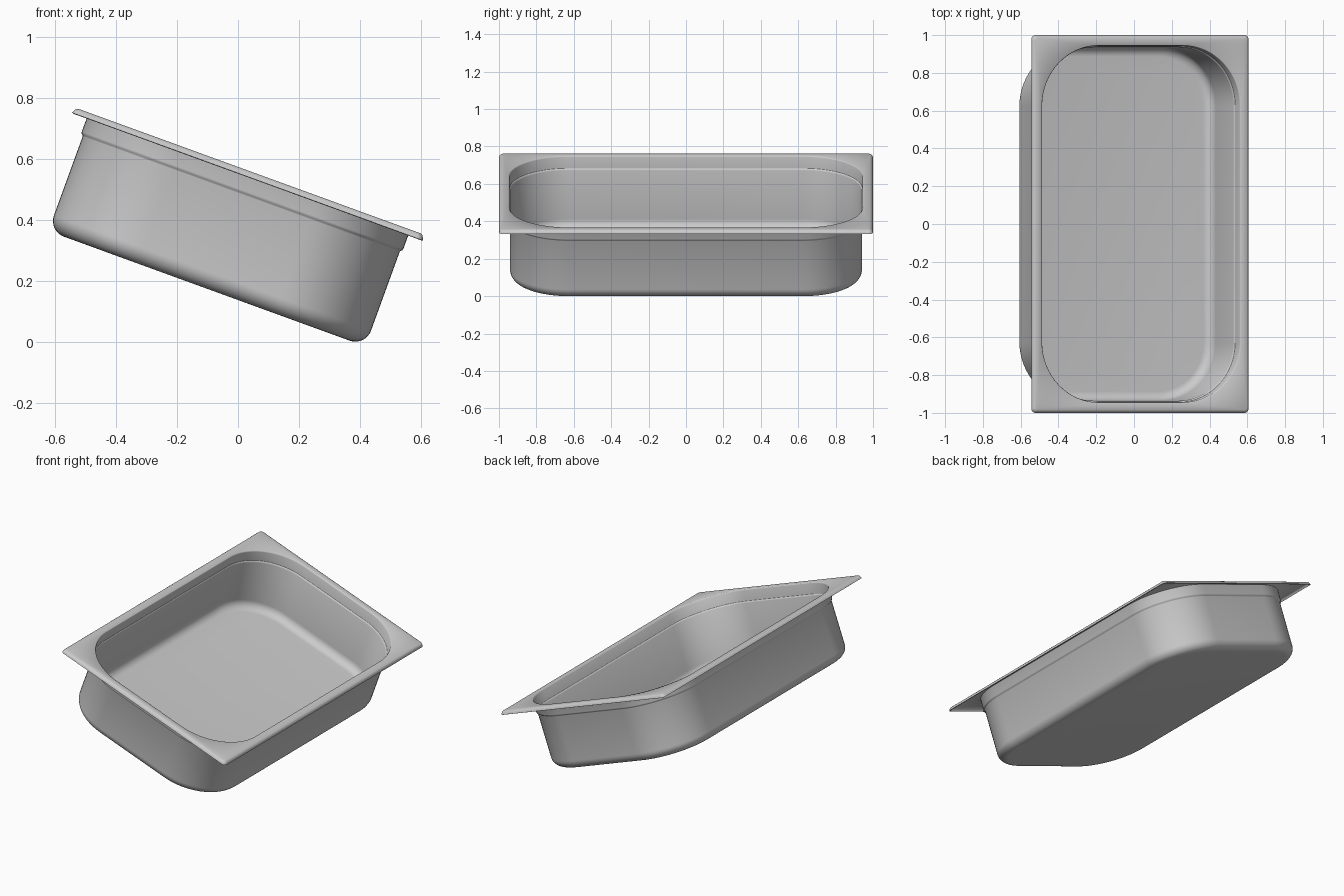
import bpy, bmesh, math
from mathutils import Matrix, Vector

if "Cube" in bpy.data.objects:
    bpy.data.objects.remove(bpy.data.objects["Cube"])

HX, HY, SEG = 0.612, 1.0, 16      # half size of the rim, corner segments


def rounded_loop(bm, inset, depth, r):
    """Counter-clockwise rounded rectangle at a given inset and depth."""
    hx, hy = HX - inset, HY - inset
    verts = []
    for q, (sx, sy) in enumerate([(1, 1), (-1, 1), (-1, -1), (1, -1)]):
        for i in range(SEG + 1):
            a = math.pi / 2 * (q + i / SEG)
            verts.append(bm.verts.new((sx * (hx - r) + r * math.cos(a),
                                       sy * (hy - r) + r * math.sin(a), -depth)))
    return verts


# profile of the pan: inset from rim edge, depth, corner radius
profile = [
    (0.000, 0.019, 0.024), (0.003, 0.011, 0.022),   # turned-down lip
    (0.008, 0.004, 0.018), (0.016, 0.000, 0.014),
    (0.051, 0.000, 0.322), (0.054, 0.002, 0.320),   # flange to opening
    (0.056, 0.006, 0.318), (0.056, 0.066, 0.318),   # collar
    (0.057, 0.070, 0.317), (0.062, 0.074, 0.312),   # stacking step
    (0.064, 0.079, 0.310),
]
# wall and bottom fillet
D, W, F = 0.405, 0.064, 0.05
for i in range(9):
    a = math.pi / 2 * i / 8
    k = F * (1 - math.cos(a))
    profile.append((W + k, D - F + F * math.sin(a), 0.310 - k))

# pan skin lofted through the profile
bm = bmesh.new()
loops = [rounded_loop(bm, *p) for p in profile]
for a, b in zip(loops, loops[1:]):
    n = len(a)
    for k in range(n):
        j = (k + 1) % n
        bm.faces.new((a[k], a[j], b[j], b[k]))
bm.faces.new(loops[-1])
mesh = bpy.data.meshes.new("food_pan")
bm.to_mesh(mesh)
bm.free()
pan = bpy.data.objects.new("food_pan", mesh)
bpy.context.collection.objects.link(pan)
bpy.context.view_layer.objects.active = pan
pan.select_set(True)

# sheet thickness
sol = pan.modifiers.new("thickness", 'SOLIDIFY')
sol.thickness = 0.005
sol.offset = -1
bpy.ops.object.modifier_apply(modifier=sol.name)

# tilt, then rest on the ground and centre
mesh = pan.data
mesh.transform(Matrix.Rotation(math.radians(20), 4, 'Y'))
xs = [v.co.x for v in mesh.vertices]
zs = [v.co.z for v in mesh.vertices]
mesh.transform(Matrix.Translation(Vector((-(min(xs) + max(xs)) / 2, 0, -min(zs)))))
bpy.ops.object.shade_smooth_by_angle(angle=math.radians(35))
